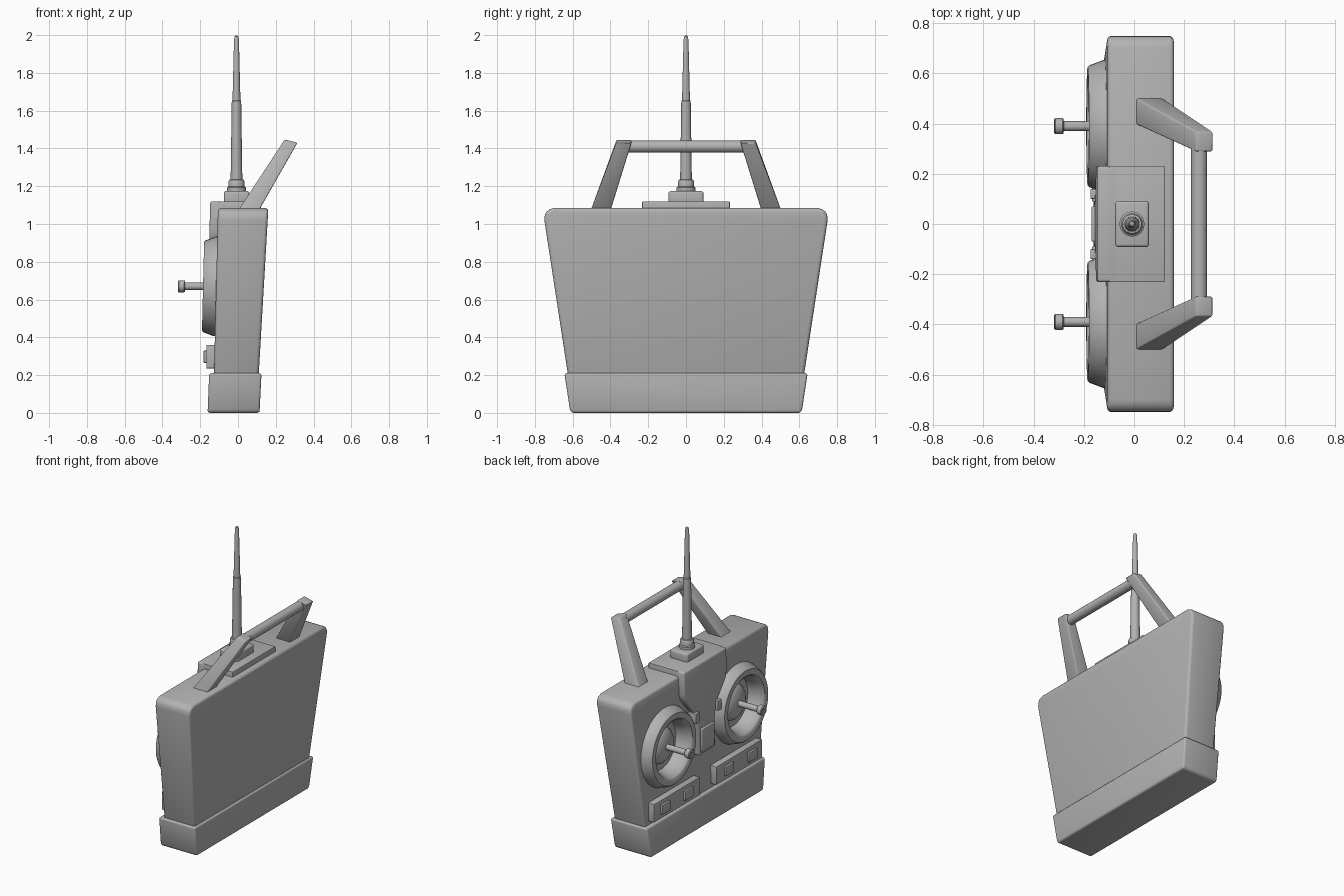
import bpy, bmesh
from math import cos, sin, pi, radians

cube = bpy.data.objects.get("Cube")
if cube:
    bpy.data.objects.remove(cube, do_unlink=True)

grey = bpy.data.materials.new("plain_grey")
grey.use_nodes = True
grey.diffuse_color = (0.45, 0.45, 0.45, 1)
grey.node_tree.nodes["Principled BSDF"].inputs["Base Color"].default_value = (0.45, 0.45, 0.45, 1)


def finish(name, bm, bevel=0.0, segments=3, cutters=()):
    """Turn a bmesh into a named object, bevel it, cut it and smooth it."""
    bmesh.ops.recalc_face_normals(bm, faces=bm.faces)
    mesh = bpy.data.meshes.new(name)
    bm.to_mesh(mesh)
    bm.free()
    mesh.materials.append(grey)
    ob = bpy.data.objects.new(name, mesh)
    bpy.context.collection.objects.link(ob)
    bpy.ops.object.select_all(action='DESELECT')
    ob.select_set(True)
    bpy.context.view_layer.objects.active = ob
    if bevel:
        mod = ob.modifiers.new("bevel", 'BEVEL')
        mod.width, mod.segments = bevel, segments
        mod.limit_method, mod.angle_limit = 'ANGLE', radians(40)
        bpy.ops.object.modifier_apply(modifier=mod.name)
    for cutter in cutters:
        mod = ob.modifiers.new("cut", 'BOOLEAN')
        mod.operation, mod.object, mod.solver = 'DIFFERENCE', cutter, 'EXACT'
        bpy.ops.object.modifier_apply(modifier=mod.name)
    bpy.ops.object.shade_smooth_by_angle(angle=radians(35))
    return ob


def loft(name, ring_a, ring_b, bevel=0.0, **kw):
    """Solid between two matching outlines."""
    bm = bmesh.new()
    a = [bm.verts.new(p) for p in ring_a]
    b = [bm.verts.new(p) for p in ring_b]
    bm.faces.new(a)
    bm.faces.new(b)
    n = len(a)
    for i in range(n):
        j = (i + 1) % n
        bm.faces.new((a[i], a[j], b[j], b[i]))
    return finish(name, bm, bevel, **kw)


def slab(name, half, x_face, x_back, bevel, **kw):
    """Mirror a (y, z) half outline and extrude it between two sloping x limits."""
    outline = half + [(-y, z) for y, z in reversed(half)]
    return loft(name, [(x_face(z), y, z) for y, z in outline],
                [(x_back(z), y, z) for y, z in outline], bevel, **kw)


def box(name, x0, x1, y0, y1, z0, z1, bevel=0.0):
    quad = [(y0, z0), (y1, z0), (y1, z1), (y0, z1)]
    return loft(name, [(x0, y, z) for y, z in quad], [(x1, y, z) for y, z in quad], bevel)


def lathe(name, profile, place, steps=32):
    """Closed solid of revolution; place(radius, along, angle) gives the point."""
    bm = bmesh.new()
    rings = []
    for r, h in profile:
        count = steps if r > 0 else 1
        rings.append([bm.verts.new(place(r, h, 2 * pi * i / steps)) for i in range(count)])
    for a, b in zip(rings, rings[1:]):
        for i in range(steps):
            j = (i + 1) % steps
            if len(a) == 1:
                bm.faces.new((a[0], b[i], b[j]))
            elif len(b) == 1:
                bm.faces.new((a[i], a[j], b[0]))
            else:
                bm.faces.new((a[i], a[j], b[j], b[i]))
    return finish(name, bm)


def face(z):
    """Slope of the control face."""
    return -0.132 + 0.024 * z


def on_face(cy, cz):
    """Lathe placement with its axis along x, leaning with the control face."""
    def place(r, x, t):
        z = cz + r * sin(t)
        return (x + 0.024 * (z - cz), cy + r * cos(t), z)
    return place


SIDES = (("back", 1), ("front", -1))
STICK_Y, STICK_Z = 0.39, 0.67

# Case with two round wells for the sticks
wells = [lathe("well_cutter", [(0, -0.25), (0.2, -0.25), (0.2, -0.062), (0, -0.062)],
               on_face(s * STICK_Y, STICK_Z)) for _, s in SIDES]
slab("case", [(0.617, 0.15), (0.75, 1.02), (0.747, 1.05), (0.735, 1.073), (0.7, 1.085)],
     face, lambda z: 0.098 + 0.058 * z, 0.018, cutters=wells)
for cutter in wells:
    bpy.data.objects.remove(cutter, do_unlink=True)

# Wider foot
slab("foot", [(0.605, 0), (0.615, 0.02), (0.644, 0.21)],
     lambda z: -0.161 + 0.04 * z, lambda z: 0.114 + 0.05 * z, 0.012)

# Raised centre panel, waisted between the sticks, and its top plate
slab("centre_panel", [(0.09, 0.5), (0.09, 0.7), (0.12, 0.8), (0.18, 0.87),
                      (0.22, 0.92), (0.232, 0.97), (0.232, 1.12)],
     lambda z: face(z) - 0.042, lambda z: -0.06, 0.012)
box("top_plate", -0.1, 0.122, -0.232, 0.232, 1.05, 1.12, 0.004)

# Slider block and small trim switches on the panel
box("slider_block", -0.17, -0.1, -0.07, 0.07, 0.52, 0.68, 0.006)
for side, s in SIDES:
    box("trim_switch_" + side, -0.174, -0.1, s * 0.1, s * 0.14, 0.74, 0.81, 0.004)

# Stick wells, domes and sticks
for side, s in SIDES:
    place = on_face(s * STICK_Y, STICK_Z)
    dome = [(0.12 * cos(a), -0.08 - 0.055 * sin(a)) for a in (pi * k / 12 for k in range(7))]
    dome[-1] = (0, -0.135)
    lathe("stick_ring_" + side,
          [(0, -0.064), (0.198, -0.064), (0.198, -0.1), (0.264, -0.1), (0.264, -0.122),
           (0.243, -0.178), (0.236, -0.185), (0.2, -0.185), (0.19, -0.178),
           (0.172, -0.13), (0.165, -0.08)] + dome, place, 40)
    lathe("stick_" + side,
          [(0, -0.1), (0.02, -0.1), (0.02, -0.28), (0.029, -0.281), (0.032, -0.285),
           (0.032, -0.313), (0.028, -0.318), (0.014, -0.318), (0.012, -0.312), (0, -0.312)],
          place, 20)

# Button plates with two buttons each
for side, s in SIDES:
    box("button_plate_" + side, -0.168, -0.11, s * 0.09, s * 0.585, 0.235, 0.36, 0.004)
    for i, y in enumerate((0.22, 0.47)):
        box(f"button_{side}_{i + 1}", -0.182, -0.15, s * y - 0.045, s * y + 0.045,
            0.265, 0.33, 0.004)

# Carrying handle: two leaning arms and a round bar
for side, s in SIDES:
    foot = [(0, 0.4), (0.11, 0.4), (0.11, 0.505), (0, 0.505)]
    head = [(0.247, 0.288, 1.447), (0.315, 0.288, 1.43),
            (0.315, 0.368, 1.43), (0.247, 0.368, 1.447)]
    loft("handle_arm_" + side, [(x, s * y, 1.07) for x, y in foot],
         [(x, s * y, z) for x, y, z in head], 0.007)
lathe("handle_bar", [(0, -0.31), (0.032, -0.31), (0.032, 0.31), (0, 0.31)],
      lambda r, h, t: (0.26 + r * cos(t), h, 1.41 + r * sin(t)), 20)

# Antenna with its base block and collar
box("antenna_base", -0.075, 0.06, -0.092, 0.092, 1.1, 1.175, 0.012)
lathe("antenna",
      [(0, 1.16), (0.05, 1.16), (0.05, 1.193), (0.043, 1.198), (0.043, 1.225), (0.038, 1.234),
       (0.031, 1.236), (0.025, 1.65), (0.021, 1.655), (0.013, 1.975), (0.009, 1.993), (0, 2.0)],
      lambda r, h, t: (-0.008 + r * cos(t), r * sin(t), h), 24)
